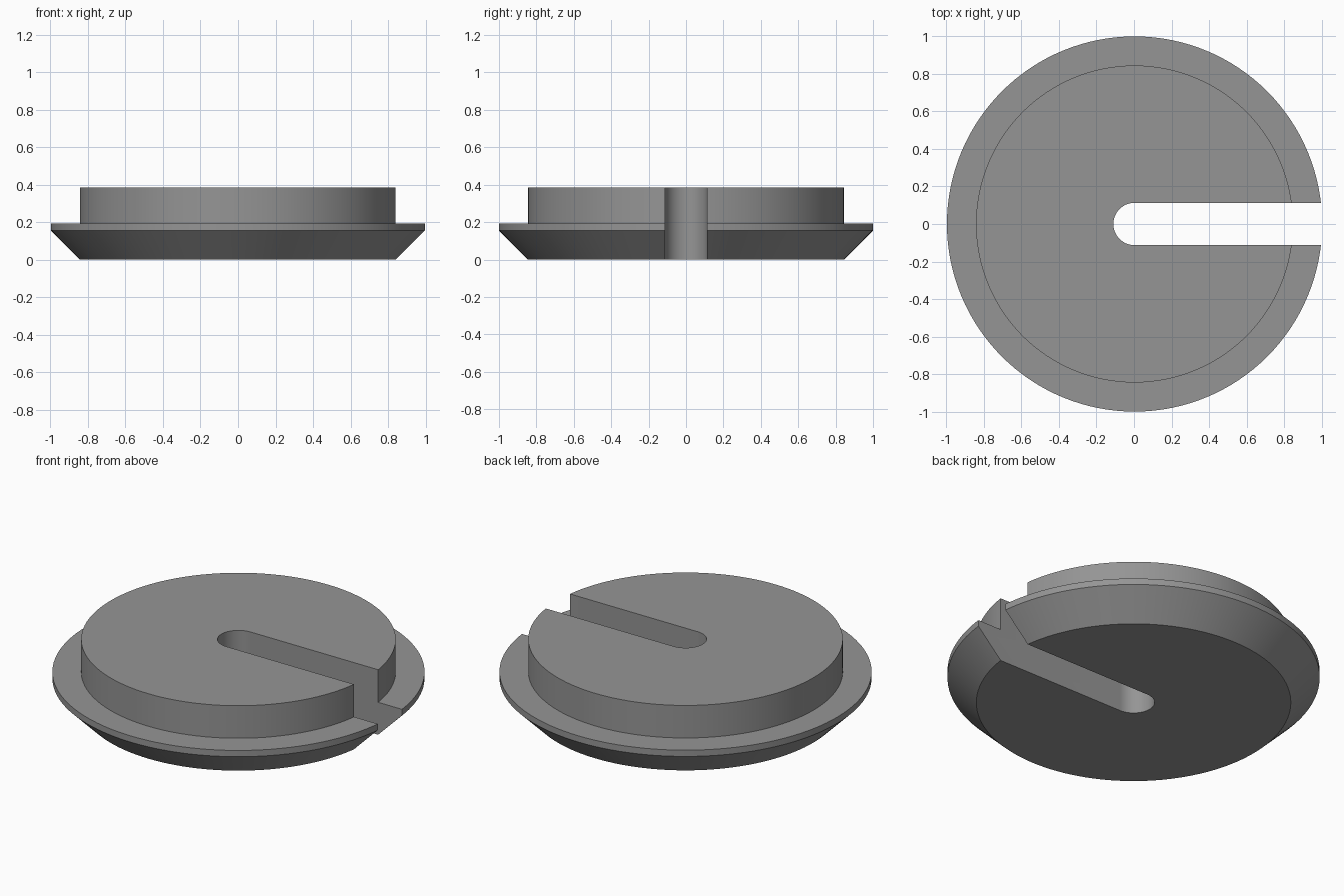
import bpy, bmesh, math

if "Cube" in bpy.data.objects:
    bpy.data.objects.remove(bpy.data.objects["Cube"])

SEG = 128          # sides around the disc
SLOT = 0.113       # slot half width
SHIFT = 0.003      # centres the slotted disc on x

grey = bpy.data.materials.new("plain grey")
grey.diffuse_color = (0.3, 0.3, 0.3, 1)
grey.use_nodes = True
grey.node_tree.nodes["Principled BSDF"].inputs["Base Color"].default_value = grey.diffuse_color


def make_object(name, bm):
    bmesh.ops.recalc_face_normals(bm, faces=bm.faces)
    mesh = bpy.data.meshes.new(name)
    bm.to_mesh(mesh)
    bm.free()
    mesh.materials.append(grey)
    obj = bpy.data.objects.new(name, mesh)
    bpy.context.collection.objects.link(obj)
    return obj


def stack(name, rings):
    """Join equal-sized rings of points into a closed solid."""
    bm = bmesh.new()
    loops = [[bm.verts.new(p) for p in ring] for ring in rings]
    n = len(loops[0])
    for a, b in zip(loops, loops[1:]):
        for i in range(n):
            j = (i + 1) % n
            bm.faces.new((a[i], a[j], b[j], b[i]))
    bm.faces.new(loops[0][::-1])
    bm.faces.new(loops[-1])
    return make_object(name, bm)


# Disc: bevelled underside, thin flange, raised round step
profile = [(0.845, 0), (1, 0.155), (1, 0.192), (0.845, 0.192), (0.845, 0.385)]
angles = [math.tau * i / SEG for i in range(SEG)]
disc = stack("slotted_disc", [[(r * math.cos(a) + SHIFT, r * math.sin(a), z)
                               for a in angles] for r, z in profile])

# Slot cutter: round end at the centre, running out through the +x rim
arc = [math.pi / 2 + math.pi * i / 32 for i in range(33)]
outline = [(SLOT * math.cos(a) + SHIFT, SLOT * math.sin(a)) for a in arc]
outline += [(1.3, -SLOT), (1.3, SLOT)]
cutter = stack("slot_cutter", [[(x, y, z) for x, y in outline] for z in (-0.2, 0.6)])
cutter.hide_render = True

# Cut the slot
cut = disc.modifiers.new("slot", "BOOLEAN")
cut.operation = "DIFFERENCE"
cut.solver = "EXACT"
cut.object = cutter
bpy.context.view_layer.objects.active = disc
bpy.ops.object.select_all(action="DESELECT")
disc.select_set(True)
bpy.ops.object.modifier_apply(modifier="slot")
bpy.data.objects.remove(cutter)

# Smooth round walls, sharp rims
bpy.ops.object.shade_smooth_by_angle(angle=math.radians(30))
